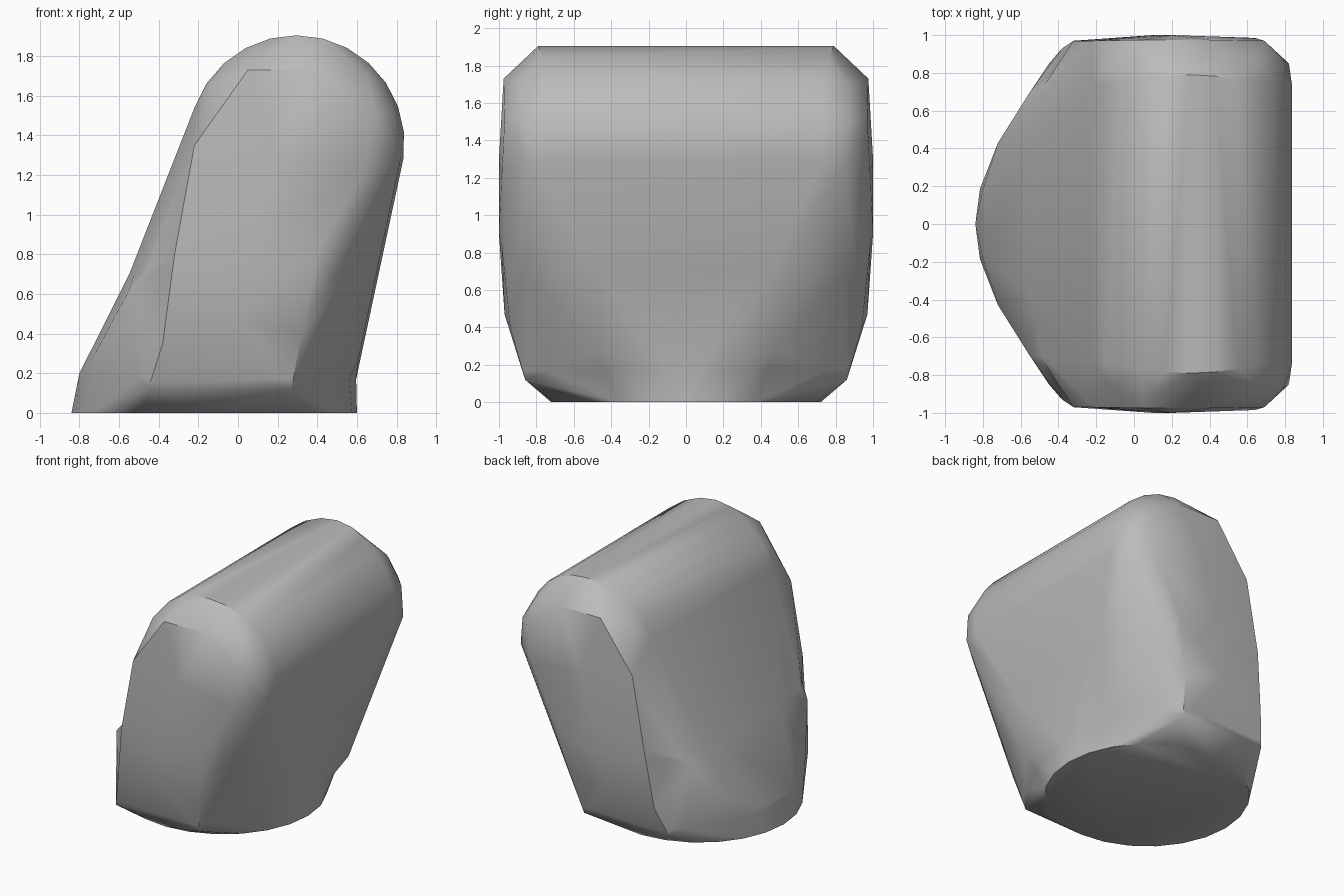
import bpy, bmesh
from math import sin, cos, pi, radians
from mathutils import Vector

cube = bpy.data.objects.get("Cube")
if cube:
    bpy.data.objects.remove(cube, do_unlink=True)

grey = bpy.data.materials.new("plain grey")
grey.use_nodes = True
tone = (0.5, 0.5, 0.5, 1)
grey.diffuse_color = tone
grey.node_tree.nodes["Principled BSDF"].inputs["Base Color"].default_value = tone

bm = bmesh.new()


def mirrored(x, y, z):
    for side in (-1, 1):
        bm.verts.new((x, side * y, z))


# Round base
for i in range(24):
    a = 2 * pi * i / 24
    bm.verts.new((-0.12 + 0.72 * cos(a), 0.72 * sin(a), 0))

# Rolled top, a half cylinder lying along y
for i in range(13):
    a = radians(-8 + 14 * i)
    mirrored(0.295 + 0.545 * cos(a), 0.73 + 0.06 * sin(a) ** 4, 1.36 + 0.545 * sin(a))

# Rounded shoulders at both ends of the roll
for p in [(-0.14, 0.84, 1.66), (0.05, 0.975, 1.73), (0.4, 0.975, 1.73),
          (0.69, 0.97, 1.51), (0.82, 0.85, 1.28), (0.79, 0.87, 1.5),
          (0.66, 0.88, 1.7), (0.1, 0.88, 1.81)]:
    mirrored(*p)

# End faces, narrowing towards the bottom corners
for p in [(0.64, 0.985, 1.22), (0.41, 0.985, 0.83), (0.1, 1, 0.9), (0.2, 1, 1.3),
          (-0.22, 0.97, 1.35), (-0.32, 0.97, 0.8), (-0.38, 0.93, 0.35),
          (0, 0.97, 0.47), (0.32, 0.94, 0.4), (0.27, 0.86, 0.12), (-0.45, 0.85, 0.13)]:
    mirrored(*p)

# Bulging foot and the lower edge of the flat wall
for p in [(-0.8, 0.18, 0.2), (-0.72, 0.43, 0.3), (-0.55, 0.7, 0.62), (0.61, 0.48, 0.28)]:
    mirrored(*p)

hull = bmesh.ops.convex_hull(bm, input=bm.verts)
loose = {v for v in hull["geom_interior"] + hull["geom_unused"]
         if isinstance(v, bmesh.types.BMVert) and v.is_valid}
bmesh.ops.delete(bm, geom=list(loose), context="VERTS")
bmesh.ops.dissolve_limit(bm, angle_limit=radians(1), verts=bm.verts, edges=bm.edges)

# Slight waist above the foot on both sides
for height, side, shift in [(0.17, 1, -0.035), (0.7, -1, 0.035)]:
    cut = bmesh.ops.bisect_plane(bm, geom=bm.verts[:] + bm.edges[:] + bm.faces[:],
                                 plane_co=(0, 0, height), plane_no=(0, 0, 1))
    for v in cut["geom_cut"]:
        if isinstance(v, bmesh.types.BMVert) and v.co.x * side > 0.42:
            v.co += Vector((shift, 0, 0))

bmesh.ops.triangulate(bm, faces=bm.faces)
bmesh.ops.recalc_face_normals(bm, faces=bm.faces)
mesh = bpy.data.meshes.new("body")
bm.to_mesh(mesh)
bm.free()
mesh.materials.append(grey)
body = bpy.data.objects.new("body", mesh)
bpy.context.collection.objects.link(body)
bpy.context.view_layer.objects.active = body
body.select_set(True)
bpy.ops.object.shade_smooth_by_angle(angle=radians(35))
